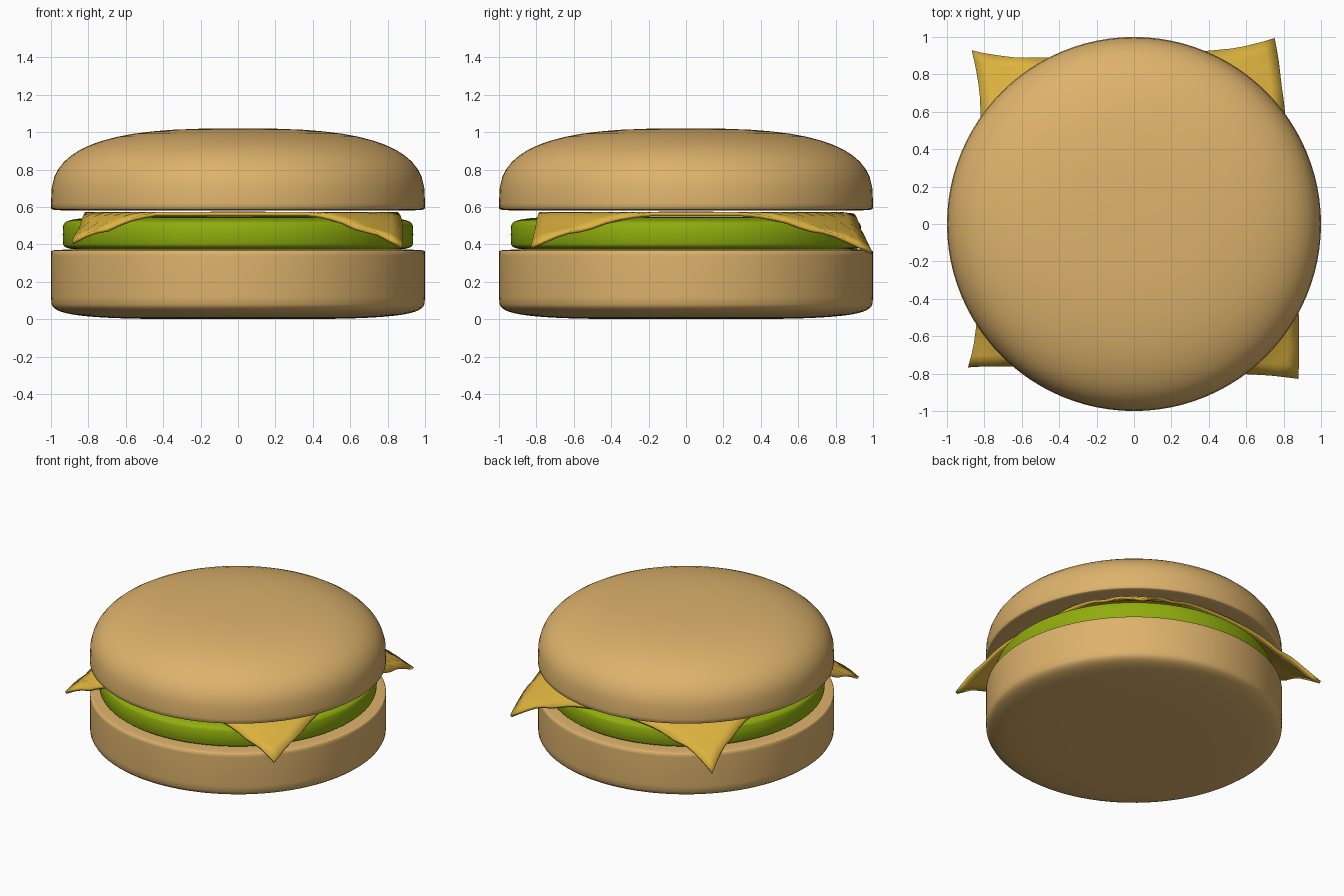
import bpy, bmesh, math

if "Cube" in bpy.data.objects:
    bpy.data.objects.remove(bpy.data.objects["Cube"])


def material(name, rgb):
    m = bpy.data.materials.new(name)
    m.diffuse_color = (*rgb, 1)
    m.use_nodes = True
    m.node_tree.nodes["Principled BSDF"].inputs["Base Color"].default_value = m.diffuse_color
    return m


def finish(bm, name, mat, angle):
    bmesh.ops.recalc_face_normals(bm, faces=bm.faces)
    me = bpy.data.meshes.new(name)
    bm.to_mesh(me)
    bm.free()
    ob = bpy.data.objects.new(name, me)
    bpy.context.collection.objects.link(ob)
    me.materials.append(mat)
    bpy.ops.object.select_all(action='DESELECT')
    bpy.context.view_layer.objects.active = ob
    ob.select_set(True)
    bpy.ops.object.shade_smooth_by_angle(angle=math.radians(angle))
    return ob


def rounded_disc(name, mat, radius, lower, upper, steps=14, segs=96):
    """Lathe a disc whose lower and upper shoulders are superellipses (z, height, power)."""
    prof = []
    for (z, h, n), sign in ((lower, -1), (upper, 1)):
        half = []
        for i in range(steps + 1):
            a = math.pi / 2 * i / steps
            c, s = max(math.cos(a), 0), math.sin(a)
            r = 0 if i == steps else radius * c ** (2 / n)
            half.append((r, z + sign * h * s ** (2 / n)))
        prof += half[::-1] if sign < 0 else half
    bm = bmesh.new()
    vs = [bm.verts.new((r, 0, z)) for r, z in prof]
    es = [bm.edges.new(p) for p in zip(vs, vs[1:])]
    bmesh.ops.spin(bm, geom=vs + es, cent=(0, 0, 0), axis=(0, 0, 1),
                   angle=2 * math.pi, steps=segs)
    bmesh.ops.remove_doubles(bm, verts=bm.verts, dist=1e-4)
    return finish(bm, name, mat, 60)


def lerp(a, b, t):
    return a + (b - a) * t


def droop(r):
    """Underside height of the cheese at a distance from the centre."""
    pts = [(0, .555), (.88, .552), (.96, .515), (1.02, .47), (1.09, .452), (1.22, .36)]
    for (r0, z0), (r1, z1) in zip(pts, pts[1:]):
        if r <= r1:
            return lerp(z0, z1, (r - r0) / (r1 - r0))
    return lerp(z0, z1, (r - r0) / (r1 - r0))


bun = material("bun", (.73, .45, .15))
green = material("lettuce", (.28, .42, .004))
yellow = material("cheese", (.72, .45, .05))

# Buns and filling
rounded_disc("bottom_bun", bun, 1.0, (.12, .12, 4), (.34, .033, 12))
rounded_disc("filling", green, .937, (.45, .085, 8), (.455, .095, 6))
rounded_disc("top_bun", bun, 1.0, (.62, .04, 12), (.62, .40, 2.85))

# Cheese slice: uneven square sheet with bowed edges and drooping corners
FL, FR, BR, BL = (-.88, -.76), (.87, -.82), (.745, .985), (-.86, .92)
N = 28
bm = bmesh.new()
grid = []
for j in range(N + 1):
    row = []
    for i in range(N + 1):
        u, v = i / N, j / N
        x = lerp(lerp(FL[0], FR[0], u), lerp(BL[0], BR[0], u), v)
        y = lerp(lerp(FL[1], BL[1], v), lerp(FR[1], BR[1], v), u)
        bow_v, bow_u = 1 - (2 * v - 1) ** 4, 1 - (2 * u - 1) ** 4
        x += bow_v * lerp(.06, .03, u)
        y -= bow_u * lerp(-.02, .06, v)
        z = droop(math.hypot(x, y))
        row.append(bm.verts.new((x, y, z)))
    grid.append(row)
for j in range(N):
    for i in range(N):
        bm.faces.new((grid[j][i], grid[j][i + 1], grid[j + 1][i + 1], grid[j + 1][i]))
cheese = finish(bm, "cheese_slice", yellow, 40)
mod = cheese.modifiers.new("thickness", 'SOLIDIFY')
mod.thickness = .02
mod.offset = 1 if cheese.data.polygons[0].normal.z > 0 else -1
